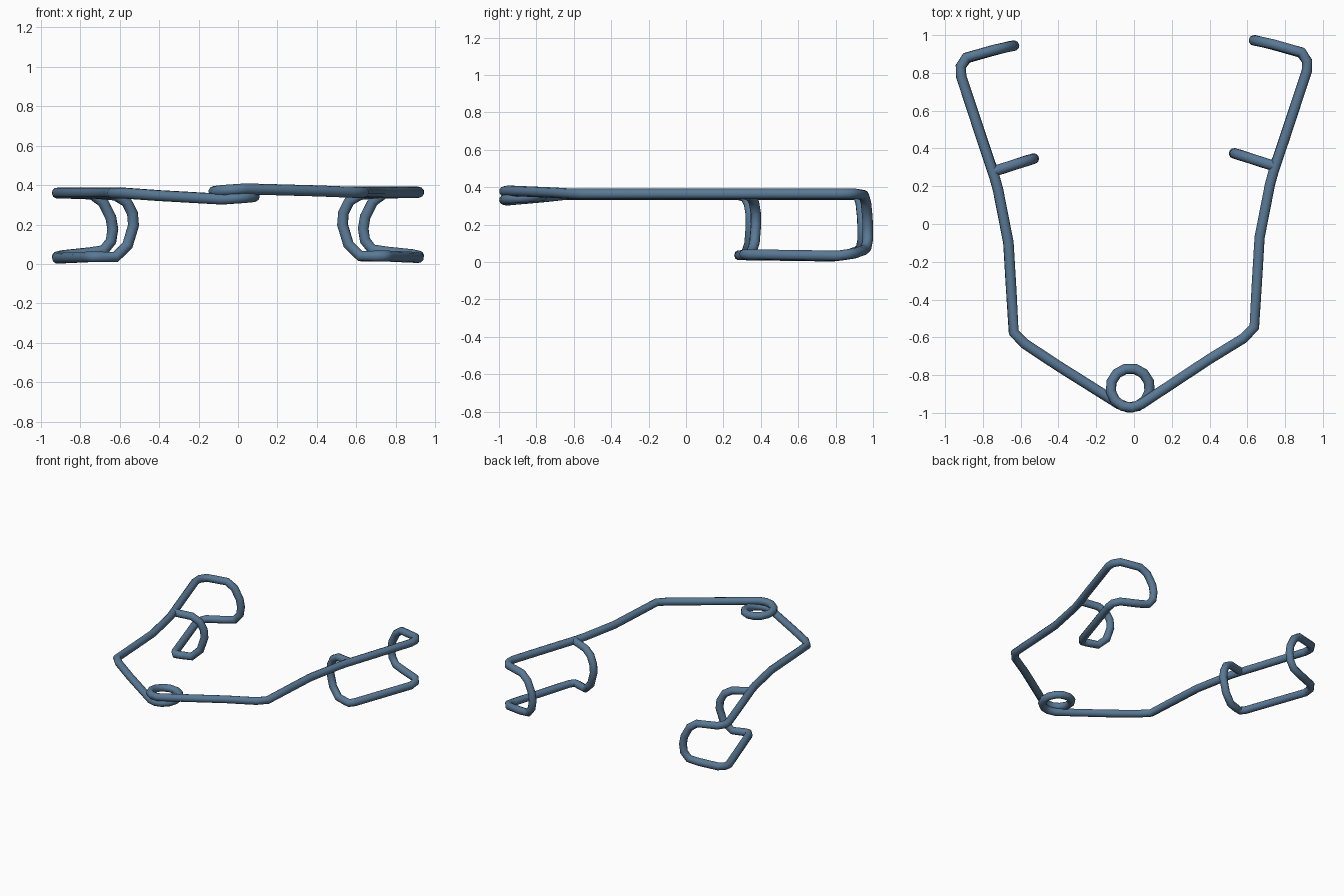
import bpy
from math import cos, sin, pi

R = 0.028  # wire radius

# One arm with its retaining loop, from knee to the closing joint (right side)
ARM = [(0.40, -0.715, 0.367), (0.58, -0.605, 0.36), (0.637, -0.545, 0.36),
       (0.65, -0.32, 0.36), (0.665, -0.07, 0.36), (0.72, 0.21, 0.36),
       (0.738, 0.275, 0.36), (0.80, 0.46, 0.36)]
OUTER_HOOK = [(0.915, 0.81, 0.36), (0.917, 0.862, 0.36), (0.887, 0.91, 0.36),
              (0.74, 0.95, 0.354), (0.685, 0.962, 0.314), (0.645, 0.97, 0.236),
              (0.635, 0.972, 0.176), (0.644, 0.972, 0.116), (0.68, 0.963, 0.07),
              (0.75, 0.945, 0.057), (0.885, 0.905, 0.043), (0.917, 0.862, 0.036),
              (0.915, 0.81, 0.029)]
INNER_HOOK = [(0.76, 0.345, 0.036), (0.735, 0.312, 0.036), (0.70, 0.32, 0.036),
              (0.62, 0.346, 0.036), (0.56, 0.366, 0.096), (0.53, 0.374, 0.196),
              (0.535, 0.373, 0.256), (0.565, 0.363, 0.315), (0.62, 0.346, 0.348),
              (0.745, 0.306, 0.36)]
RIGHT = [(x, y, z + 0.004) for x, y, z in ARM + OUTER_HOOK + INNER_HOOK]
LEFT = [(-x, y - 0.028, z) for x, y, z in ARM + OUTER_HOOK + INNER_HOOK]
LEFT[0] = (-0.40, -0.752, 0.347)  # left arm dips under the coil

# Spring coil: a bit more than one rising turn joining the two arms
coil = []
start, end, n = -pi / 2 - 0.6, 1.5 * pi + 0.6, 15
for i in range(n + 1):
    t = i / n
    a = start + (end - start) * t
    coil.append((-0.02 + 0.104 * cos(a), -0.868 + 0.104 * sin(a), 0.329 + 0.052 * t))

path = LEFT[::-1] + coil + RIGHT

curve = bpy.data.curves.new("spring_wire", 'CURVE')
curve.dimensions = '3D'
curve.bevel_depth = R
curve.bevel_resolution = 3
curve.use_fill_caps = True
spline = curve.splines.new('POLY')
spline.points.add(len(path) - 1)
for p, co in zip(spline.points, path):
    p.co = (*co, 1)
spline.use_smooth = True
wire = bpy.data.objects.new("spring_wire", curve)
bpy.context.collection.objects.link(wire)

# Blue steel colour
steel = bpy.data.materials.new("blue_steel")
steel.diffuse_color = (0.10, 0.19, 0.30, 1)
curve.materials.append(steel)

# Turn the bevelled wire into a smooth mesh
bpy.context.view_layer.objects.active = wire
wire.select_set(True)
bpy.ops.object.convert(target='MESH')
bpy.ops.object.shade_smooth_by_angle(angle=1.0)
